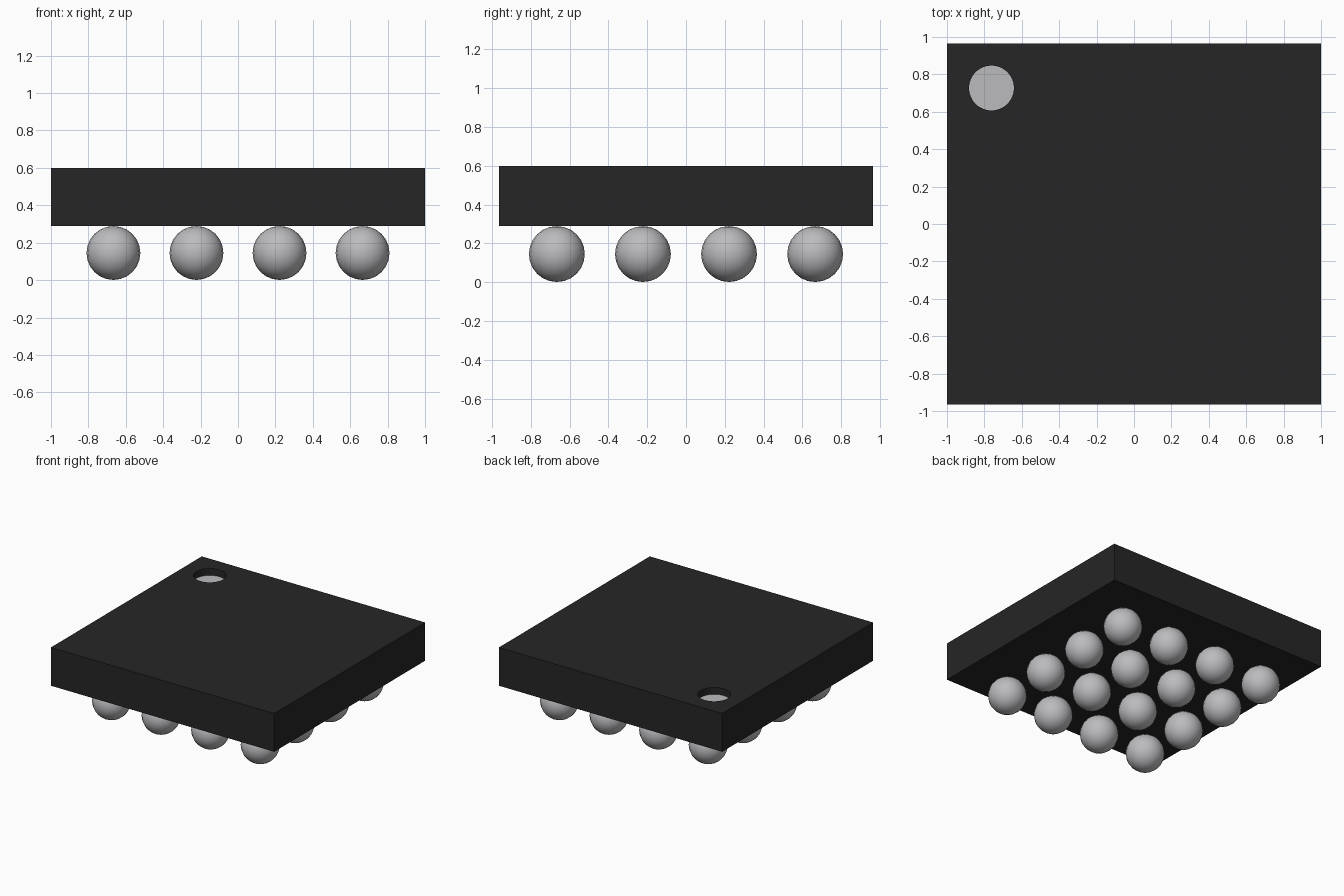
import bpy, math

if "Cube" in bpy.data.objects:
    bpy.data.objects.remove(bpy.data.objects["Cube"])


def material(name, rgb):
    m = bpy.data.materials.new(name)
    m.diffuse_color = (*rgb, 1)
    m.use_nodes = True
    m.node_tree.nodes["Principled BSDF"].inputs["Base Color"].default_value = m.diffuse_color
    return m


black = material("black plastic", (0.019, 0.019, 0.019))
grey = material("light grey metal", (0.50, 0.50, 0.52))

BOTTOM, TOP, DEPTH = 0.29, 0.60, 0.055
MARK = (-0.762, 0.727)

# package body: plain flat slab
bpy.ops.mesh.primitive_cube_add(size=1, location=(0, 0, (BOTTOM + TOP) / 2))
body = bpy.context.object
body.name = "package_body"
body.scale = (2.0, 1.93, TOP - BOTTOM)
bpy.ops.object.transform_apply(location=True, rotation=True, scale=True)
body.data.materials.append(black)
body.data.materials.append(grey)

# round orientation recess in the top corner
bpy.ops.mesh.primitive_cylinder_add(vertices=48, radius=0.12, depth=2 * DEPTH,
                                    location=(*MARK, TOP))
cutter = bpy.context.object
cutter.name = "recess_cutter"
cutter.hide_render = True
cutter.data.materials.append(black)
bpy.context.view_layer.objects.active = body
cut = body.modifiers.new("recess", 'BOOLEAN')
cut.operation = 'DIFFERENCE'
cut.solver = 'EXACT'
cut.object = cutter
bpy.ops.object.modifier_apply(modifier=cut.name)
bpy.data.objects.remove(cutter)

# recess floor is grey, everything else black
for p in body.data.polygons:
    floor = p.normal.z > 0.9 and p.center.z < TOP - DEPTH / 2
    p.material_index = 1 if floor else 0

# 4 x 4 grid of solder balls underneath
ball_mesh = None
for i in range(4):
    for j in range(4):
        loc = ((i - 1.5) * 0.444, (j - 1.5) * 0.444, 0.145)
        if ball_mesh is None:
            bpy.ops.mesh.primitive_uv_sphere_add(segments=20, ring_count=12,
                                                 radius=0.144, location=loc)
            ball = bpy.context.object
            bpy.ops.object.shade_smooth()
            ball_mesh = ball.data
            ball_mesh.materials.append(grey)
        else:
            ball = bpy.data.objects.new("ball", ball_mesh)
            ball.location = loc
            bpy.context.collection.objects.link(ball)
        ball.name = f"solder_ball_{i + 1}_{j + 1}"
